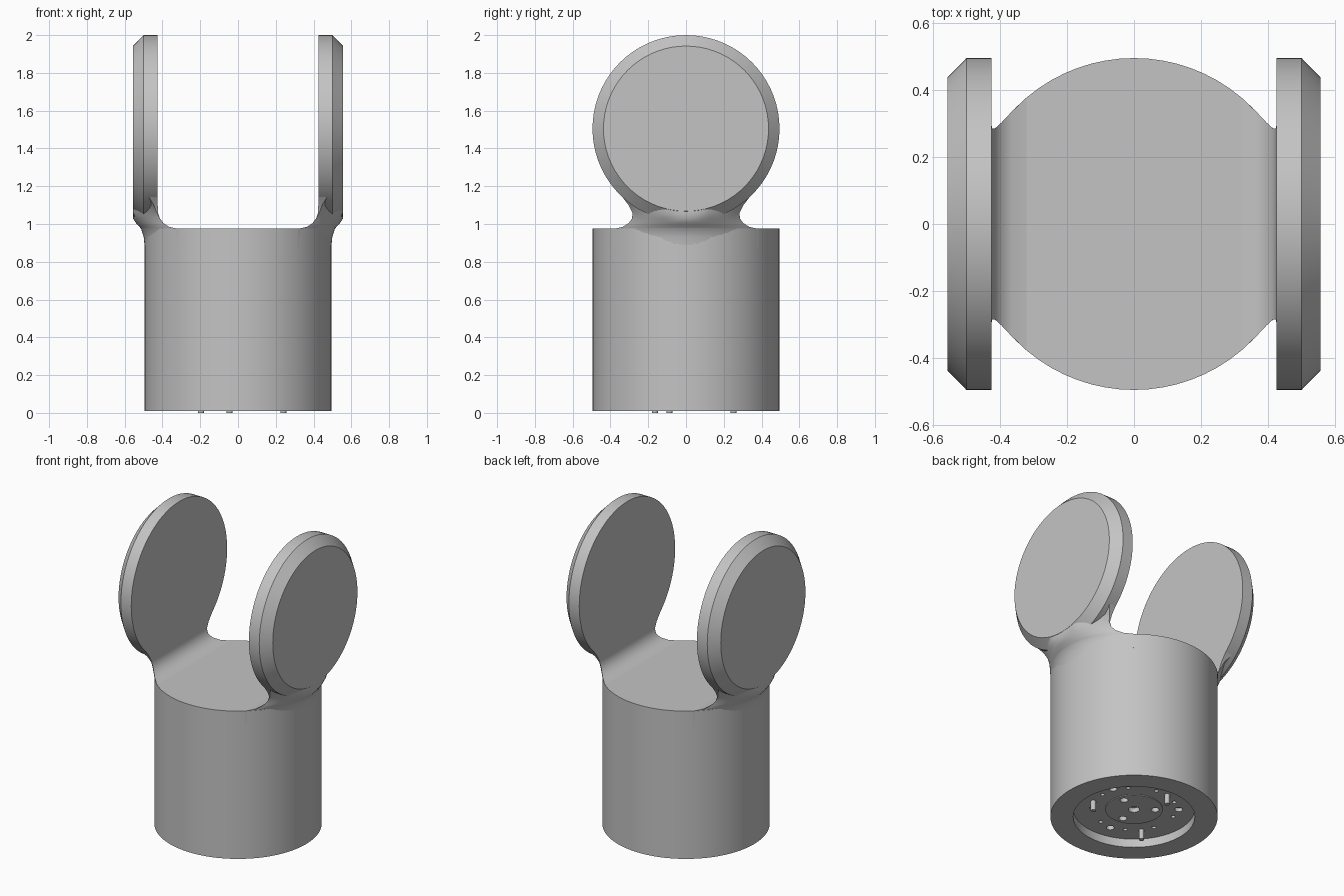
import bpy, bmesh
from math import sin, cos, pi, radians, sqrt
from mathutils import Matrix, Vector

cube = bpy.data.objects.get("Cube")
if cube:
    bpy.data.objects.remove(cube)

grey = bpy.data.materials.new("plain_grey")
grey.use_nodes = True
grey.diffuse_color = (0.55, 0.55, 0.55, 1)
grey.node_tree.nodes["Principled BSDF"].inputs["Base Color"].default_value = (0.55, 0.55, 0.55, 1)


def finish(name, bm):
    bmesh.ops.remove_doubles(bm, verts=bm.verts, dist=1e-5)
    bmesh.ops.recalc_face_normals(bm, faces=bm.faces)
    mesh = bpy.data.meshes.new(name)
    bm.to_mesh(mesh)
    bm.free()
    mesh.materials.append(grey)
    obj = bpy.data.objects.new(name, mesh)
    bpy.context.collection.objects.link(obj)
    return obj


def smooth(obj, angle=30):
    bpy.ops.object.select_all(action='DESELECT')
    obj.select_set(True)
    bpy.context.view_layer.objects.active = obj
    bpy.ops.object.shade_smooth_by_angle(angle=radians(angle))


def mirror(obj):
    obj.modifiers.new("mirror", 'MIRROR').use_axis[0] = True


def lathe(bm, profile, steps=72, matrix=Matrix()):
    """Revolve (radius, height) points about z."""
    verts = [bm.verts.new((r, 0, z)) for r, z in profile]
    edges = [bm.edges.new(pair) for pair in zip(verts, verts[1:])]
    out = bmesh.ops.spin(bm, geom=verts + edges, axis=(0, 0, 1), cent=(0, 0, 0),
                         angle=2 * pi, steps=steps, use_duplicate=False)
    new = [v for v in bm.verts if v.is_valid]
    bmesh.ops.transform(bm, matrix=matrix, verts=new)


def cylinder(bm, x, y, radius, low, high, sides=16):
    bmesh.ops.create_cone(bm, cap_ends=True, segments=sides, radius1=radius, radius2=radius,
                          depth=high - low, matrix=Matrix.Translation((x, y, (low + high) / 2)))


def ring(radius, angles):
    return [(radius * cos(radians(a)), radius * sin(radians(a))) for a in angles]


R = 0.495
FLOOR = 0.065

# Cylindrical body with a round socket underneath
bm = bmesh.new()
lathe(bm, [(0, 0.975), (R, 0.975), (R, 0.01), (0.36, 0.01), (0.36, 0.1)])
smooth(finish("body", bm))

# Pair of round side plates with a chamfered outer rim
bm = bmesh.new()
lathe(bm, [(0, 0.425), (R, 0.425), (R, 0.5), (0.437, 0.557), (0, 0.557)],
      matrix=Matrix.Translation((0, 0, 1.505)) @ Matrix.Rotation(pi / 2, 4, 'Y'))
disc = finish("side_plate", bm)
smooth(disc)
mirror(disc)

# Necks blending body into plates: height, inner x, edge x, middle x, half width
rows = [(0.88, 0.32, 0.32, 0.494, 0.378),
        (0.93, 0.32, 0.32, 0.499, 0.378),
        (0.975, 0.32, 0.32, 0.513, 0.378),
        (0.985, 0.365, 0.365, 0.522, 0.335),
        (1.005, 0.395, 0.395, 0.54, 0.303),
        (1.03, 0.414, 0.415, 0.557, 0.285),
        (1.06, 0.424, 0.43, 0.575, 0.284),
        (1.1, 0.425, 0.445, 0.57, 0.304),
        (1.14, 0.425, 0.47, 0.565, 0.335),
        (1.18, 0.425, 0.49, 0.555, 0.363)]
bm = bmesh.new()
loops = []
N = 24
for z, inner, edge, middle, width in rows:
    ts = [2 * i / N - 1 for i in range(N + 1)]
    loop = [bm.verts.new((min(0.556, edge + (middle - edge) * (1 - t * t)), width * t, z)) for t in ts]
    loop += [bm.verts.new((inner, width * t, z)) for t in (1, -1)]
    loops.append(loop)
for a, b in zip(loops, loops[1:]):
    for i in range(len(a)):
        j = (i + 1) % len(a)
        bm.faces.new((a[i], a[j], b[j], b[i]))
bm.faces.new(loops[0])
bm.faces.new(loops[-1])
neck = finish("neck", bm)
smooth(neck, 40)
mirror(neck)

# Mounting plate inside the socket, with a raised centre
bm = bmesh.new()
lathe(bm, [(0, 0.12), (0.365, 0.12), (0.365, FLOOR), (0.17, FLOOR),
           (0.17, FLOOR - 0.005), (0, FLOOR - 0.005)])
plate = finish("mounting_plate", bm)

# Drilled holes: outer ring, wide holes, inner trio and centre
turn = 142
holes = [(p, 0.013) for p in ring(0.25, [turn + 20 + 40 * i for i in range(9)])]
holes += [(p, 0.024) for p in ring(0.265, [turn + 120 * i for i in range(3)])]
holes += [(p, 0.024) for p in ring(0.125, [turn + 120 * i for i in range(3)])]
holes.append(((0, 0), 0.033))
bm = bmesh.new()
for (x, y), radius in holes:
    cylinder(bm, x, y, radius, 0.02, 0.09)
cutter = finish("hole_cutter", bm)
cutter.hide_render = True
cutter.hide_set(True)
cutter.display_type = 'WIRE'
cut = plate.modifiers.new("holes", 'BOOLEAN')
cut.operation = 'DIFFERENCE'
cut.object = cutter
smooth(plate)

# Three locating pins
bm = bmesh.new()
for x, y in ring(0.256, [100, 220, 340]):
    cylinder(bm, x, y, 0.016, 0, 0.08)
smooth(finish("locating_pins", bm))
